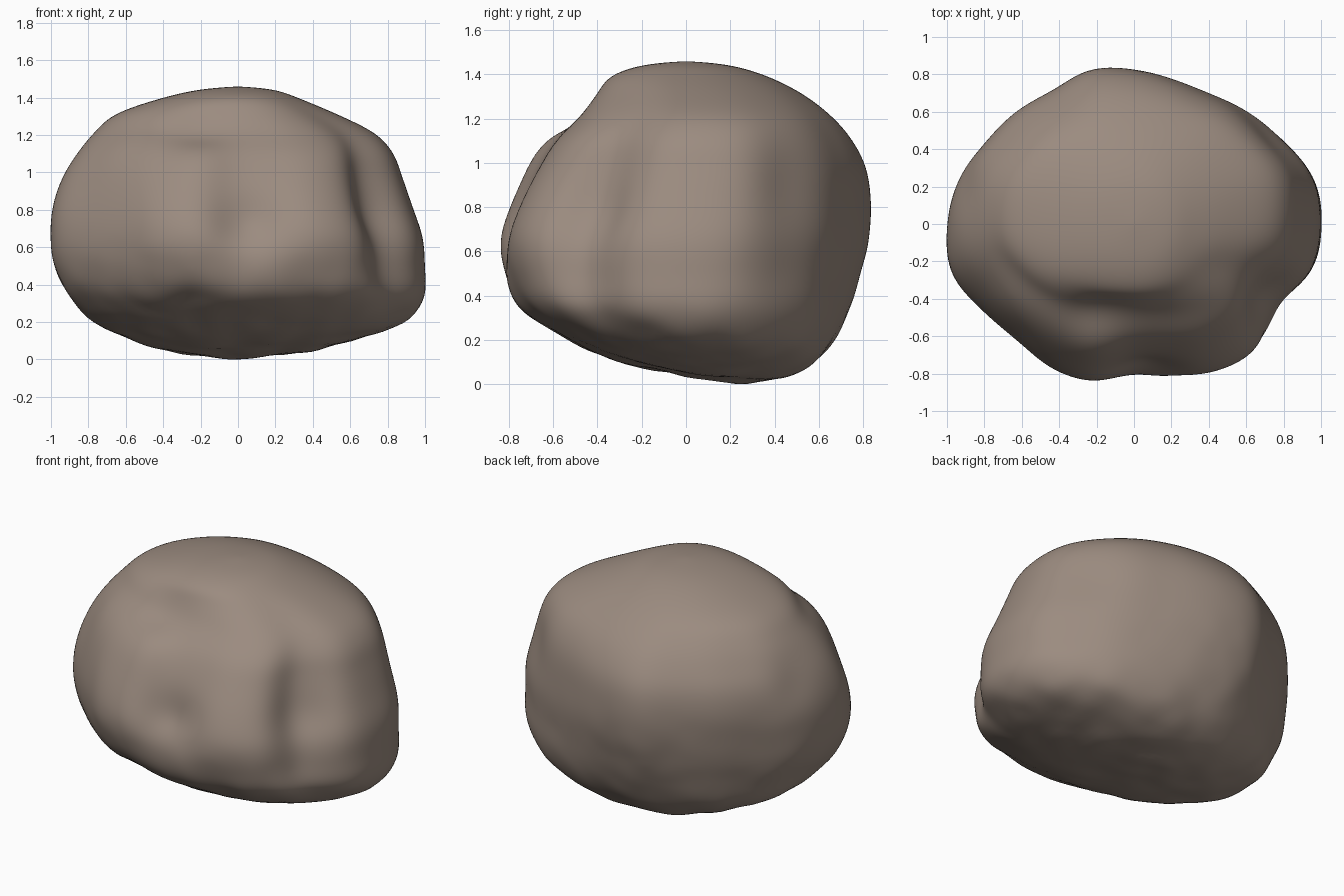
import bpy
import bmesh
from math import acos, atan2, cos, sin, exp, pi, tau, floor
from mathutils import Vector, noise

default = bpy.data.objects.get("Cube")
if default:
    bpy.data.objects.remove(default, do_unlink=True)

# Radius of the widest outline, counter-clockwise from +x in equal steps
OUTLINE = [1, 1, .92, .865, .815, .81, .83, .855, .826, .845, .883, .965,
           1, 1.01, .92, .87, .88, .865, .8, .82, .9, .93, .845, .975]

# Level sections from the base upwards: height, left, right, front, back
LEVELS = [
    (-.01, -.08, -.08, .25, .25),
    (.02, -.34, .33, .02, .46),
    (.09, -.56, .63, -.31, .59),
    (.18, -.78, .89, -.52, .67),
    (.32, -.9, 1, -.74, .74),
    (.48, -.98, 1, -.82, .79),
    (.64, -1, .99, -.85, .83),
    (.8, -.99, .935, -.8, .84),
    (.96, -.94, .88, -.71, .82),
    (1.09, -.86, .83, -.62, .755),
    (1.2, -.77, .73, -.5, .66),
    (1.3, -.66, .53, -.42, .53),
    (1.38, -.43, .34, -.35, .37),
    (1.43, -.22, .2, -.2, .2),
    (1.45, 0, 0, 0, 0),
]

# Hollows and bulges: centre, reach, height along the normal
BUMPS = [
    ((.06, -.78, .72), .17, -.06),
    ((.14, -.76, .45), .2, .035),
    ((-.2, -.42, 1.2), .17, -.04),
    ((-.2, -.62, 1.0), .17, .02),
    ((-.6, -.45, 1.05), .25, .04),
    ((-.65, .5, .85), .25, .02),
    ((.72, .42, .9), .17, -.015),
    ((.72, -.36, .75), .17, -.03),
    ((-.9, .2, .95), .15, -.02),
    ((-.25, -.68, .22), .17, -.03),
]


def spline(a, b, c, d, t):
    """Smooth curve from b to c."""
    return b + .5 * t * (c - a + t * (2 * a - 5 * b + 4 * c - d
                                      + t * (3 * (b - c) + d - a)))


def outline_radius(angle):
    s = angle / tau * len(OUTLINE)
    i = floor(s)
    return spline(*(OUTLINE[(i + k) % len(OUTLINE)] for k in (-1, 0, 1, 2)), s - i)


def level(latitude):
    """Section at a latitude, from 0 at the base to 1 at the top."""
    last = len(LEVELS) - 1
    s = latitude * last
    i = min(floor(s), last - 1)
    rows = [LEVELS[max(0, min(last, i + k))] for k in (-1, 0, 1, 2)]
    return [spline(*column, s - i) for column in zip(*rows)]


def rock_point(d):
    latitude = acos(max(-1, min(1, -d.z))) / pi
    z, left, right, front, back = level(latitude)
    angle = atan2(d.y, d.x)
    r = outline_radius(angle)
    # Lobes fade into a full oval near the base and the top
    lobes = sin(latitude * pi) ** 2.2
    c, s = cos(angle), sin(angle)
    size = (abs(c) ** 2.2 + abs(s / .84) ** 2.2) ** (-1 / 2.2)
    r = size + (r - size) * lobes
    x, y = r * c, r * s / .84
    if abs(d.z) > .99999:
        x = y = 0
    return Vector(((left + right + x * (right - left)) / 2,
                   (front + back + y * (back - front)) / 2, z))


# Rock body
bm = bmesh.new()
bmesh.ops.create_icosphere(bm, subdivisions=6, radius=1)
for v in bm.verts:
    v.co = rock_point(v.co.normalized())
for _ in range(10):
    bmesh.ops.smooth_vert(bm, verts=bm.verts, factor=.5,
                          use_axis_x=True, use_axis_y=True, use_axis_z=True)
bm.normal_update()

# Worn hollows, bulges and a rougher underside
for v, normal in [(v, v.normal.copy()) for v in bm.verts]:
    push = sum(h * exp(-((v.co - Vector(c)).length / reach) ** 2)
               for c, reach, h in BUMPS)
    under = max(0, .1 - normal.z)
    push += .012 * under * noise.noise(v.co * 6)
    v.co += normal * push

# Settle on the ground
low = min(v.co.z for v in bm.verts)
bmesh.ops.translate(bm, verts=bm.verts, vec=(0, 0, -low))

mesh = bpy.data.meshes.new("rock")
bm.to_mesh(mesh)
bm.free()
rock = bpy.data.objects.new("rock", mesh)
bpy.context.collection.objects.link(rock)

# Stone colour
colour = (.33, .26, .215, 1)
stone = bpy.data.materials.new("brown_stone")
stone.use_nodes = True
stone.diffuse_color = colour
shader = stone.node_tree.nodes["Principled BSDF"]
shader.inputs["Base Color"].default_value = colour
shader.inputs["Roughness"].default_value = .9
mesh.materials.append(stone)

bpy.context.view_layer.objects.active = rock
rock.select_set(True)
bpy.ops.object.shade_smooth()
